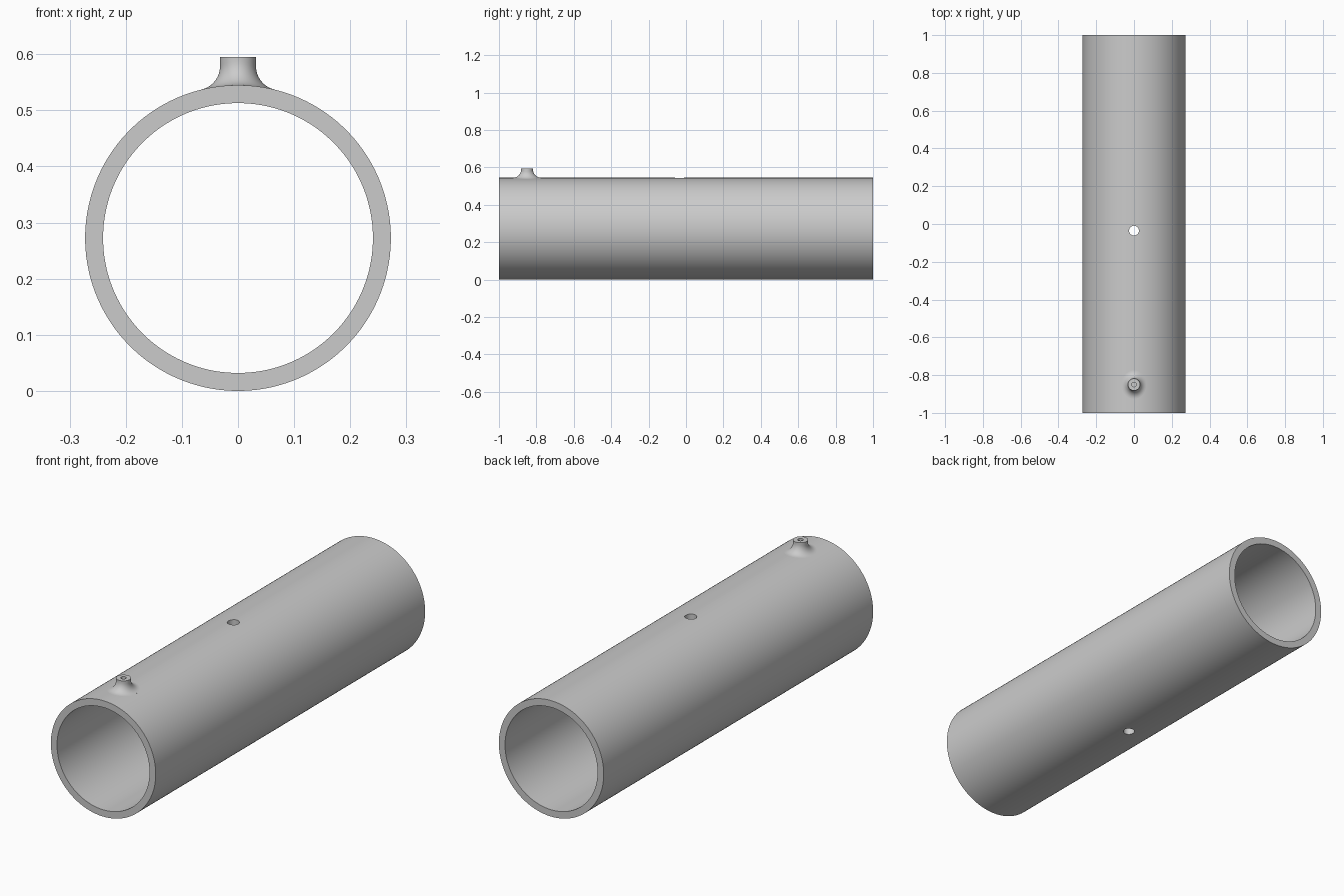
import bpy, bmesh, math
from mathutils import Vector

cube = bpy.data.objects.get("Cube")
if cube:
    bpy.data.objects.remove(cube, do_unlink=True)

OUTER, INNER, HALF = 0.2725, 0.2405, 1.0   # tube radii and half length
AXIS_Z = OUTER
PORT_Y, PORT_R, PORT_TOP, FILLET = -0.85, 0.032, 0.595, 0.043
SIDES = 128

grey = bpy.data.materials.new("plain grey")
grey.use_nodes = True
colour = (0.6, 0.6, 0.6, 1)
grey.diffuse_color = colour
grey.node_tree.nodes["Principled BSDF"].inputs["Base Color"].default_value = colour


def skin(name, rings, loop=False):
    """Bridge equal rings of points; close into a torus or cap the ends."""
    bm = bmesh.new()
    loops = [[bm.verts.new(p) for p in ring] for ring in rings]
    pairs = list(zip(loops, loops[1:]))
    if loop:
        pairs.append((loops[-1], loops[0]))
    else:
        bm.faces.new(loops[0])
        bm.faces.new(loops[-1])
    for a, b in pairs:
        for i in range(len(a)):
            j = (i + 1) % len(a)
            bm.faces.new((a[i], a[j], b[j], b[i]))
    bmesh.ops.recalc_face_normals(bm, faces=bm.faces)
    mesh = bpy.data.meshes.new(name)
    bm.to_mesh(mesh)
    bm.free()
    mesh.materials.append(grey)
    obj = bpy.data.objects.new(name, mesh)
    bpy.context.collection.objects.link(obj)
    return obj


def turns(n):
    return [math.tau * (i + 0.5) / n for i in range(n)]


def drill(name, y, radius, low, high):
    rings = [[(radius * math.cos(a), y + radius * math.sin(a), z) for a in turns(48)]
             for z in (low, high)]
    return skin(name, rings)


def cut(obj, cutter):
    mod = obj.modifiers.new(cutter.name, 'BOOLEAN')
    mod.operation, mod.solver, mod.object = 'DIFFERENCE', 'EXACT', cutter
    bpy.context.view_layer.objects.active = obj
    bpy.ops.object.modifier_apply(modifier=mod.name)


# Open tube lying along y
tube = skin("tube", [
    [(r * math.sin(a), y, AXIS_Z + r * math.cos(a)) for a in turns(SIDES)]
    for r, y in ((OUTER, -HALF), (OUTER, HALF), (INNER, HALF), (INNER, -HALF))], loop=True)


# Port with a rolling-ball fillet that lands tangent to the tube
def port_section(a, steps=12):
    out = Vector((math.cos(a), math.sin(a), 0))
    ball = out * (PORT_R + FILLET)
    ball.z = math.sqrt((OUTER + FILLET) ** 2 - ball.x ** 2)
    start = -out
    end = -Vector((ball.x, 0, ball.z)).normalized()
    pts = [out * PORT_R + Vector((0, 0, PORT_TOP - AXIS_Z))]
    pts += [ball + start.slerp(end, i / steps) * FILLET for i in range(steps + 1)]
    pts.append(pts[-1] - Vector((0, 0, 0.015)))
    return [p + Vector((0, PORT_Y, AXIS_Z)) for p in pts]


port = skin("port", list(zip(*[port_section(a) for a in turns(64)])))

# Cross hole through both walls, and the narrow bore of the port
cross_drill = drill("cross_drill", -0.035, 0.026, -0.1, 0.7)
bore_drill = drill("bore_drill", PORT_Y, 0.012, 0.4, 0.7)
cut(tube, cross_drill)
cut(tube, bore_drill)
cut(port, bore_drill)
for helper in (cross_drill, bore_drill):
    bpy.data.objects.remove(helper, do_unlink=True)

# Smooth shading with sharp rims
bpy.ops.object.select_all(action='DESELECT')
for obj in (tube, port):
    obj.select_set(True)
bpy.context.view_layer.objects.active = tube
bpy.ops.object.shade_smooth_by_angle(angle=math.radians(35))
